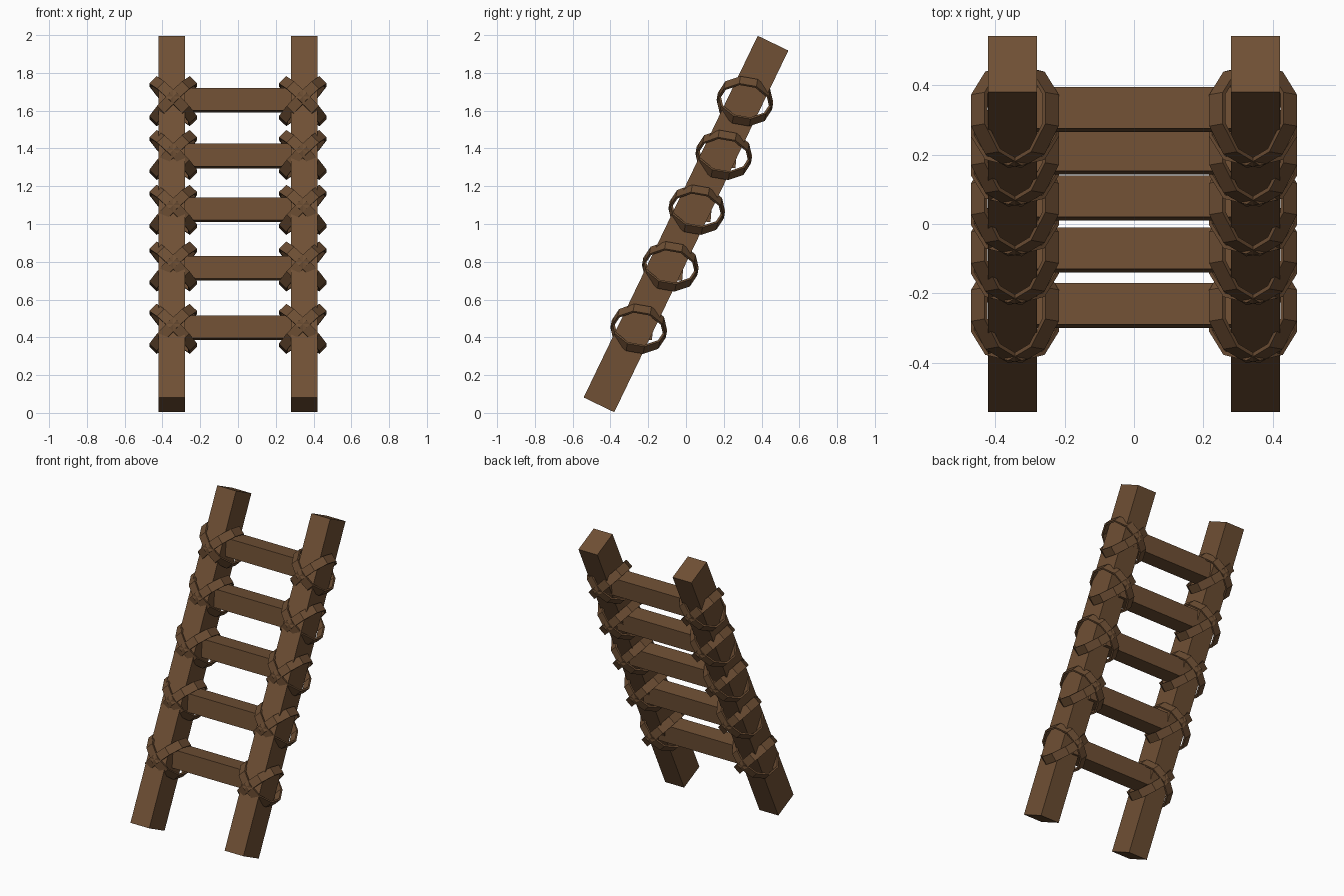
import bpy, bmesh, math
from mathutils import Matrix, Vector

if "Cube" in bpy.data.objects:
    bpy.data.objects.remove(bpy.data.objects["Cube"])

wood = bpy.data.materials.new("brown wood")
wood.diffuse_color = (0.16, 0.08, 0.035, 1)
wood.use_nodes = True
wood.node_tree.nodes["Principled BSDF"].inputs["Base Color"].default_value = wood.diffuse_color
rope = bpy.data.materials.new("brown rope")
rope.diffuse_color = (0.15, 0.075, 0.033, 1)
rope.use_nodes = True
rope.node_tree.nodes["Principled BSDF"].inputs["Base Color"].default_value = rope.diffuse_color


def finish(name, bm, mat):
    bmesh.ops.recalc_face_normals(bm, faces=bm.faces)
    me = bpy.data.meshes.new(name)
    bm.to_mesh(me)
    bm.free()
    me.materials.append(mat)
    ob = bpy.data.objects.new(name, me)
    bpy.context.collection.objects.link(ob)
    return ob


def box(name, centre, size, tilt):
    bm = bmesh.new()
    m = (Matrix.Translation(centre) @ Matrix.Rotation(math.radians(tilt), 4, 'X')
         @ Matrix.Diagonal((*size, 1)))
    bmesh.ops.create_cube(bm, size=1, matrix=m)
    return finish(name, bm, wood)


def binding(name, centre, slope, a=0.147, d=0.137, width=0.055, thick=0.012, n=10):
    """Flat rope band looped diagonally round a joint."""
    bm = bmesh.new()
    rot = Matrix.Rotation(math.radians(-10), 3, 'X')
    diag = rot @ Vector((1, 0, slope)).normalized()
    depth = rot @ Vector((0, 1, 0))
    side = diag.cross(depth)
    rings = []
    for i in range(n):
        t = 2 * math.pi * (i + 0.5) / n
        ring = []
        for grow, w in ((0, -1), (thick, -1), (thick, 1), (0, 1)):
            p = (diag * (a + grow) * math.cos(t) + depth * (d + grow) * math.sin(t)
                 + side * w * width / 2)
            ring.append(bm.verts.new(Vector(centre) + p))
        rings.append(ring)
    for i in range(n):
        r, s = rings[i], rings[(i + 1) % n]
        for k in range(4):
            bm.faces.new((r[k], r[(k + 1) % 4], s[(k + 1) % 4], s[k]))
    return finish(name, bm, rope)


# leaning side rails
for side, sx in (("left", -1), ("right", 1)):
    box(side + "_rail", (sx * 0.35, 0, 1.0), (0.14, 0.18, 2.125), -25.7)

# rungs and the crossed rope bindings at both ends: (y, z) of each rung
rungs = [(-0.235, 0.45), (-0.075, 0.765), (0.075, 1.075), (0.207, 1.36), (0.33, 1.655)]
ties = [(-0.25, 0.445), (-0.083, 0.775), (0.057, 1.075), (0.2, 1.365), (0.312, 1.65)]
for i, ((y, z), (ty, tz)) in enumerate(zip(rungs, ties), 1):
    box(f"rung_{i}", (0, y, z), (0.66, 0.12, 0.12), -5)
    for side, sx in (("left", -1), ("right", 1)):
        for slope in (1, -1):
            label = "up" if slope > 0 else "down"
            binding(f"rope_{side}_{label}_{i}", (sx * 0.343, ty, tz), slope)
